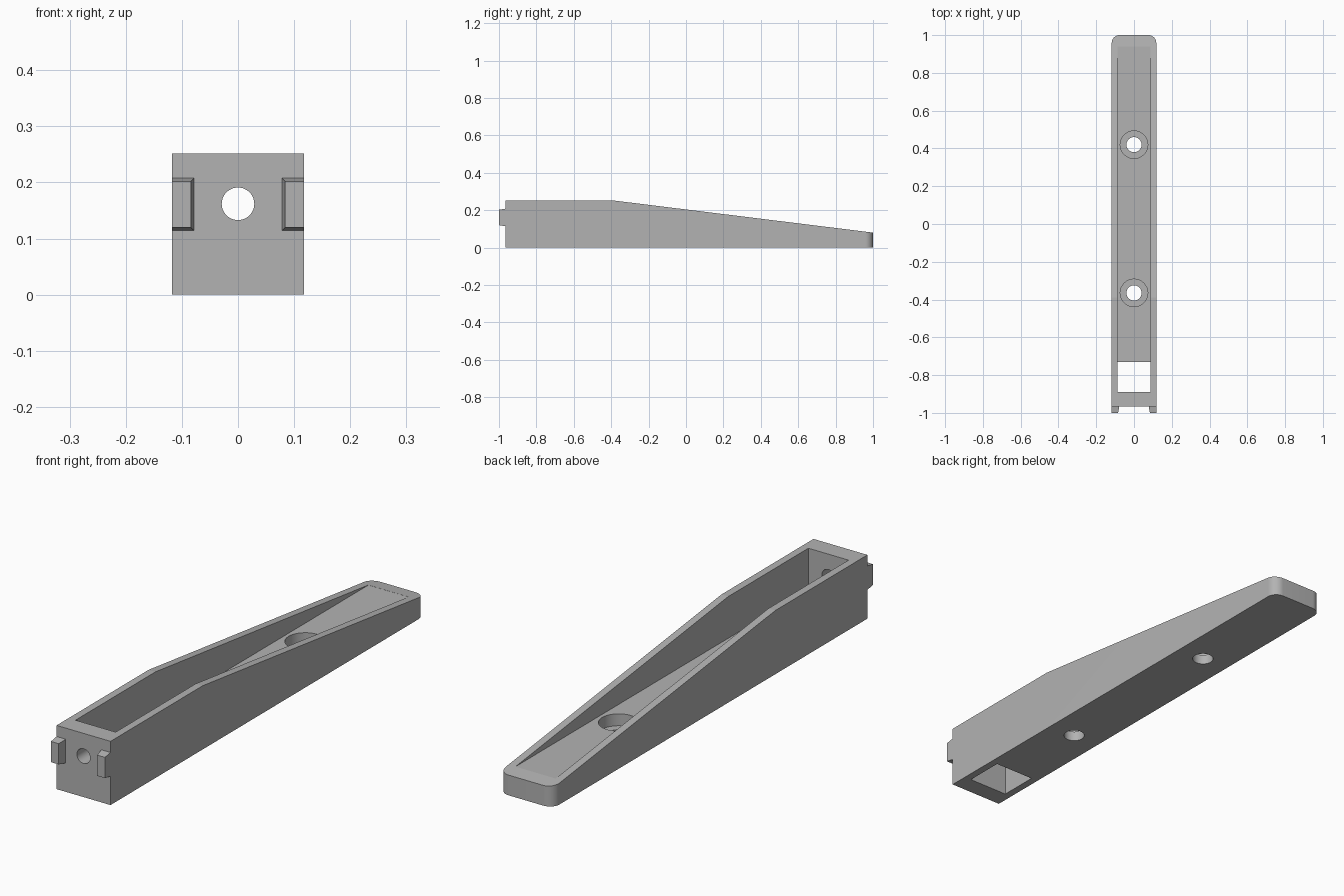
import bpy, bmesh, math
from mathutils import Matrix, Vector

if "Cube" in bpy.data.objects:
    bpy.data.objects.remove(bpy.data.objects["Cube"])

HALF, WALL = 0.118, 0.088       # outer and inner half widths
FRONT, BACK = -0.965, 1.0
TOP, TIP, FLOOR = 0.252, 0.08, 0.087

grey = bpy.data.materials.new("plain grey")
grey.use_nodes = True
grey.diffuse_color = (0.45, 0.45, 0.45, 1)
grey.node_tree.nodes["Principled BSDF"].inputs["Base Color"].default_value = grey.diffuse_color


def make_object(name, bm):
    bmesh.ops.recalc_face_normals(bm, faces=bm.faces)
    mesh = bpy.data.meshes.new(name)
    bm.to_mesh(mesh)
    bm.free()
    mesh.materials.append(grey)
    obj = bpy.data.objects.new(name, mesh)
    bpy.context.collection.objects.link(obj)
    return obj


def side_profile(points, half):
    """Extrude a (y, z) outline across x."""
    bm = bmesh.new()
    face = bm.faces.new([bm.verts.new((-half, y, z)) for y, z in points])
    result = bmesh.ops.extrude_face_region(bm, geom=[face])
    moved = [v for v in result["geom"] if isinstance(v, bmesh.types.BMVert)]
    bmesh.ops.translate(bm, verts=moved, vec=(2 * half, 0, 0))
    return bm


def cylinder(name, radius, depth, matrix):
    bm = bmesh.new()
    bmesh.ops.create_cone(bm, cap_ends=True, segments=64, radius1=radius,
                          radius2=radius, depth=depth, matrix=matrix)
    return make_object(name, bm)


def cut(target, cutter):
    cutter.hide_render = True
    mod = target.modifiers.new("cut", 'BOOLEAN')
    mod.operation, mod.solver, mod.object = 'DIFFERENCE', 'EXACT', cutter
    bpy.context.view_layer.objects.active = target
    bpy.ops.object.modifier_apply(modifier=mod.name)
    bpy.data.objects.remove(cutter)


# Wedge body with rounded back corners
bm = side_profile([(FRONT, 0), (BACK, 0), (BACK, TIP), (-0.39, TOP), (FRONT, TOP)], HALF)
corners = [e for e in bm.edges if all(v.co.y > BACK - 0.001 for v in e.verts)
           and abs(e.verts[0].co.x - e.verts[1].co.x) < 0.001]
bmesh.ops.bevel(bm, geom=corners, offset=0.042, segments=16, profile=0.5, affect='EDGES')
body = make_object("wedge_body", bm)

# Open channel with a rectangular opening through the floor at the front
channel = [(-0.89, -0.1), (-0.73, -0.1), (-0.73, FLOOR), (0.94, FLOOR), (0.94, 0.4), (-0.89, 0.4)]
cut(body, make_object("channel_cutter", side_profile(channel, WALL)))

# Counterbored screw holes in the floor
for y in (-0.365, 0.42):
    cut(body, cylinder("bore_cutter", 0.073, 0.2, Matrix.Translation((0, y, 0.14))))
    cut(body, cylinder("screw_cutter", 0.04, 0.4, Matrix.Translation((0, y, 0))))

# Round hole through the front wall
cut(body, cylinder("front_hole_cutter", 0.029, 0.2,
                   Matrix.Translation((0, -0.93, 0.162)) @ Matrix.Rotation(math.pi / 2, 4, 'X')))

# Tapered locating tabs on the front wall
tabs = []
for side, name in ((-1, "right_tab"), (1, "left_tab")):
    bm = bmesh.new()
    bmesh.ops.create_cube(bm, size=1)
    for v in bm.verts:
        inset = 0.006 if v.co.y < 0 else 0
        x = HALF if v.co.x > 0 else 0.078 + inset
        z = 0.208 - inset if v.co.z > 0 else 0.114 + inset
        v.co = Vector((side * x, -1.0 if v.co.y < 0 else FRONT, z))
    tabs.append(make_object(name, bm))

# Smooth the round walls, keep every real edge sharp
bpy.ops.object.select_all(action='DESELECT')
body.select_set(True)
bpy.context.view_layer.objects.active = body
bpy.ops.object.shade_smooth_by_angle(angle=math.radians(6.5))
